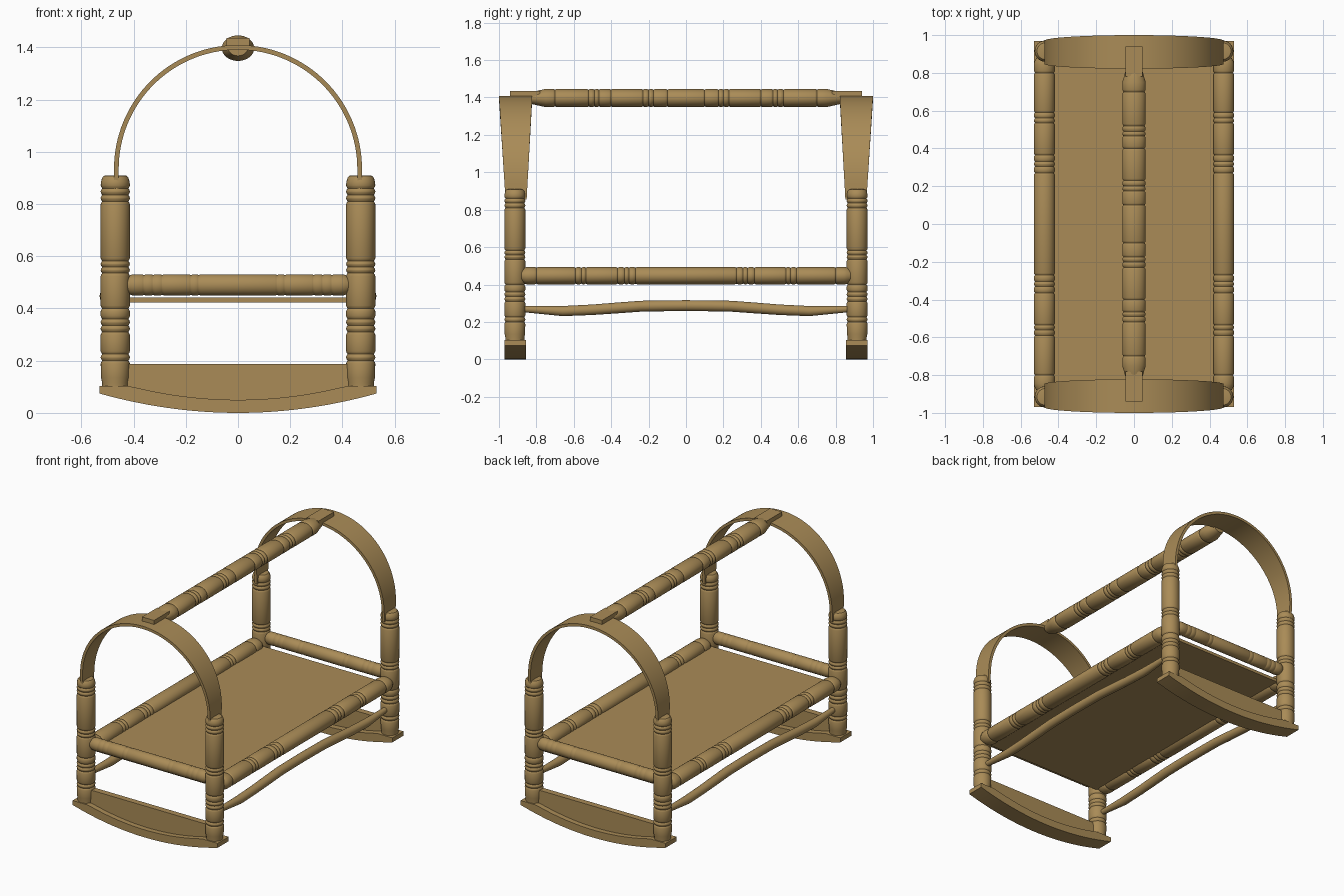
import bpy, math

if "Cube" in bpy.data.objects:
    bpy.data.objects.remove(bpy.data.objects["Cube"])

wood = bpy.data.materials.new("warm wood")
wood.diffuse_color = (0.40, 0.26, 0.095, 1)
wood.use_nodes = True
wood.node_tree.nodes["Principled BSDF"].inputs["Base Color"].default_value = wood.diffuse_color


def make(name, verts, faces, smooth=True):
    me = bpy.data.meshes.new(name)
    me.from_pydata(verts, [], faces)
    me.materials.append(wood)
    ob = bpy.data.objects.new(name, me)
    bpy.context.collection.objects.link(ob)
    # consistent outward normals
    import bmesh
    bm = bmesh.new()
    bm.from_mesh(me)
    bmesh.ops.recalc_face_normals(bm, faces=bm.faces)
    bm.to_mesh(me)
    bm.free()
    if smooth:
        bpy.ops.object.select_all(action='DESELECT')
        ob.select_set(True)
        bpy.context.view_layer.objects.active = ob
        bpy.ops.object.shade_smooth_by_angle(angle=math.radians(35))
    return ob


def loft(name, rings):
    """Skin a list of equal-length point rings and cap both ends."""
    n = len(rings[0])
    verts = [p for r in rings for p in r]
    faces = [(i * n + j, i * n + (j + 1) % n, (i + 1) * n + (j + 1) % n, (i + 1) * n + j)
             for i in range(len(rings) - 1) for j in range(n)]
    faces += [tuple(range(n)), tuple(range(len(verts) - n, len(verts)))]
    return make(name, verts, faces)


def turned(name, centre, axis, profile, ra, rb, n=32):
    """Turned spindle: profile is (position along axis, radius factor)."""
    rings = []
    for t, f in profile:
        ring = []
        for j in range(n):
            a = 2 * math.pi * j / n
            p = [ra * f * math.cos(a), rb * f * math.sin(a)]
            p.insert(axis, t)
            ring.append(tuple(c + q for c, q in zip(centre, p)))
        rings.append(ring)
    return loft(name, rings)


def grooved(start, end, grooves, w=0.011, depth=0.90):
    """Profile with a rounded groove cut at each listed position."""
    pts = list(start)
    for g in sorted(grooves):
        pts += [(g - w, 1), (g - w * 0.5, 0.96), (g, depth), (g + w * 0.5, 0.96), (g + w, 1)]
    return pts + list(end)


def both(vals):
    return [-v for v in vals] + list(vals)


def box(name, x, y, z):
    v = [(a, b, c) for a in x for b in y for c in z]
    f = [(0, 1, 3, 2), (4, 6, 7, 5), (0, 4, 5, 1), (2, 3, 7, 6), (0, 2, 6, 4), (1, 5, 7, 3)]
    return make(name, v, f, False)


# corner posts
post = grooved([(0.09, 0.9), (0.115, 0.9), (0.135, 0.97)],
               [(0.885, 0.98), (0.90, 0.9), (0.908, 0.78), (0.91, 0.6)],
               [0.20, 0.225, 0.31, 0.335, 0.36, 0.40, 0.535, 0.558, 0.582, 0.81, 0.835, 0.86])
for sx in (-1, 1):
    for sy in (-1, 1):
        turned("corner_post", (sx * 0.47, sy * 0.915, 0), 2, post, 0.056, 0.056)

# side rails, top bar and end rails
side = grooved([(-0.88, 0.75), (-0.86, 0.95), (-0.845, 1)], [(0.845, 1), (0.86, 0.95), (0.88, 0.75)],
               both([0.27, 0.305, 0.33, 0.365, 0.535, 0.56, 0.59, 0.80]))
end = grooved([(-0.43, 0.5), (-0.425, 0.75), (-0.41, 0.95), (-0.395, 1)],
              [(0.395, 1), (0.41, 0.95), (0.425, 0.75), (0.43, 0.5)],
              both([0.15, 0.18, 0.29, 0.325, 0.36]), 0.008, 0.93)
bar = grooved([(-0.83, 0.6), (-0.82, 0.68), (-0.78, 0.86), (-0.75, 1)],
              [(0.75, 1), (0.78, 0.86), (0.82, 0.68), (0.83, 0.6)],
              both([0.10, 0.175, 0.20, 0.23, 0.40, 0.465, 0.49, 0.52, 0.70]))
for s in (-1, 1):
    turned("side_rail", (s * 0.475, 0, 0.447), 1, side, 0.055, 0.047)
    turned("end_rail", (0, s * 0.915, 0.49), 0, end, 0.04, 0.041)
    box("bar_tongue", (-0.044, 0.044), sorted((s * 0.78, s * 0.94)), (1.404, 1.435))
turned("top_bar", (0, 0, 1.397), 1, bar, 0.062, 0.049)

# bed board
box("bed_board", (-0.45, 0.45), (-0.88, 0.88), (0.422, 0.442))

# bowed lower stretchers
half = [(0.0, 0.287, 0.029), (0.12, 0.286, 0.029), (0.24, 0.284, 0.029), (0.35, 0.276, 0.029),
        (0.5, 0.265, 0.028), (0.66, 0.258, 0.027), (0.76, 0.263, 0.022), (0.87, 0.269, 0.017)]
path = [(-y, z, r) for y, z, r in half[:0:-1]] + half
for s in (-1, 1):
    rings = [[(s * 0.47 + r * math.cos(k * math.pi / 12), y, z + r * math.sin(k * math.pi / 12))
              for k in range(24)] for y, z, r in path]
    loft("lower_stretcher", rings)

# bent hoops, wider towards the top
for s in (-1, 1):
    rings = []
    R, zc = 0.475, 0.934
    arc = [(-R, 0.855, -1, 0)]
    for k in range(65):
        a = math.pi - math.pi * k / 64
        arc.append((R * math.cos(a), zc + R * math.sin(a), math.cos(a), math.sin(a)))
    arc.append((R, 0.855, 1, 0))
    for x, z, nx, nz in arc:
        t = (z - 0.855) / 0.554
        y0, y1 = 0.852 - 0.03 * t, 0.965 + 0.035 * t
        d = 0.018
        rings.append([(x, s * y0, z), (x, s * y1, z),
                      (x - d * nx, s * y1, z - d * nz), (x - d * nx, s * y0, z - d * nz)])
    loft("hoop", rings)

# curved rockers with an upright board between the posts
for s in (-1, 1):
    rings, board = [], []
    for k in range(41):
        x = -0.53 + 1.06 * k / 40
        u = abs(x) / 0.53
        lo = 0.074 * u ** 2
        hi = min(0.103, 0.05 + 0.054 * (abs(x) / 0.42) ** 2)
        rings.append([(x, s * 0.855, lo), (x, s * 0.97, lo), (x, s * 0.97, hi), (x, s * 0.855, hi)])
        if abs(x) < 0.45:
            board.append([(x, s * 0.895, hi - 0.015), (x, s * 0.935, hi - 0.015),
                          (x, s * 0.935, 0.188), (x, s * 0.895, 0.188)])
    loft("rocker", rings)
    loft("rocker_board", board)
